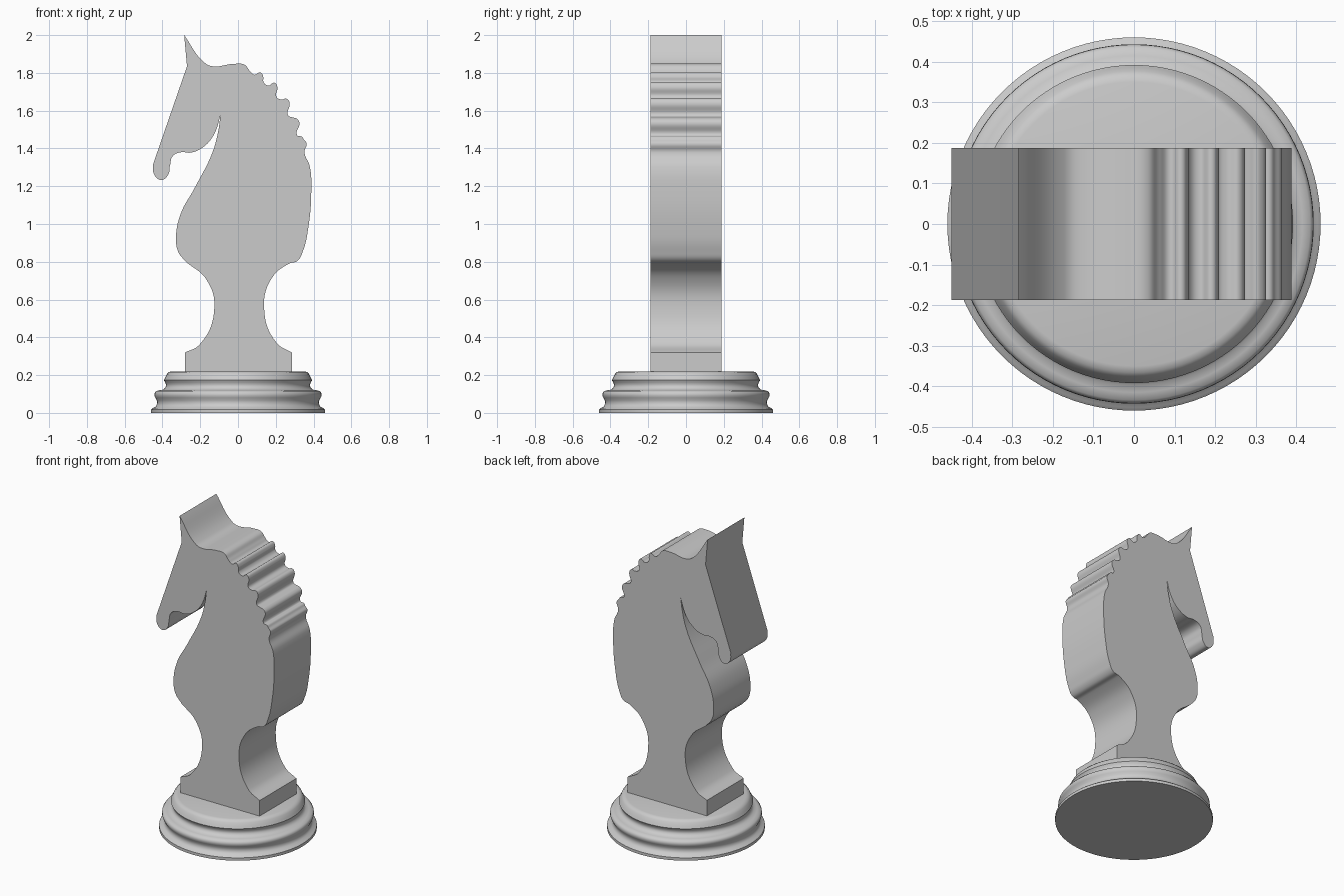
import bpy, bmesh, math
from mathutils import Vector

if "Cube" in bpy.data.objects:
    bpy.data.objects.remove(bpy.data.objects["Cube"])

def select(ob):
    bpy.ops.object.select_all(action='DESELECT')
    ob.select_set(True)
    bpy.context.view_layer.objects.active = ob

# Turned base: radius, height
rings = [(0, 0), (.46, 0), (.46, .018), (.452, .025), (.437, .032), (.428, .048), (.43, .066),
         (.438, .08), (.443, .092), (.442, .105), (.434, .115), (.415, .12), (.396, .123), (.383, .137),
         (.381, .15), (.386, .162), (.392, .173), (.386, .185), (.377, .205), (.366, .216),
         (.35, .22), (0, .22)]
bm = bmesh.new()
vs = [bm.verts.new((r, 0, z)) for r, z in rings]
es = [bm.edges.new(p) for p in zip(vs, vs[1:])]
bmesh.ops.spin(bm, geom=vs + es, cent=(0, 0, 0), axis=(0, 0, 1), angle=2 * math.pi, steps=96)
bmesh.ops.remove_doubles(bm, verts=bm.verts, dist=0.0005)
bmesh.ops.recalc_face_normals(bm, faces=bm.faces)
mesh = bpy.data.meshes.new("round_base")
bm.to_mesh(mesh)
bm.free()
base = bpy.data.objects.new("round_base", mesh)
bpy.context.collection.objects.link(base)
select(base)
bpy.ops.object.shade_smooth_by_angle(angle=math.radians(40))

# Horse silhouette; a third entry marks a sharp corner
front = [(-.28, .21, 1), (-.28, .32, 1), (-.205, .36), (-.125, .56), (-.17, .71), (-.27, .795, 1),
         (-.315, .85), (-.328, .92), (-.305, 1.05), (-.23, 1.19), (-.135, 1.38), (-.105, 1.49),
         (-.093, 1.575, 1), (-.125, 1.478), (-.18, 1.41), (-.25, 1.378), (-.30, 1.38),
         (-.345, 1.36), (-.36, 1.31), (-.37, 1.26), (-.405, 1.233), (-.443, 1.26), (-.45, 1.315, 1)]
ear = [(-.27, 1.835, 1), (-.285, 2.0, 1), (-.172, 1.85), (-.135, 1.835), (-.02, 1.848), (.035, 1.843)]
# Mane: notch bottoms and the lock tips that follow them
notches = [(.063, 1.81), (.136, 1.75), (.204, 1.673), (.265, 1.575), (.313, 1.47)]
tips = [(.13, 1.80), (.205, 1.745), (.27, 1.66), (.322, 1.555), (.36, 1.445)]
mane = []
for i, ((nx, nz), (tx, tz)) in enumerate(zip(notches, tips)):
    mane += [(nx, nz), (nx + .025, nz - .02 + .003 * i), (tx - .012, tz + .003), (tx + .003, tz - .018)]
back = [(.352, 1.38), (.38, 1.305), (.388, 1.18), (.372, .98), (.345, .86), (.315, .805),
        (.27, .79), (.18, .715), (.138, .56), (.205, .37), (.285, .32, 1), (.285, .21, 1)]
outline = front + ear + mane + back

cu = bpy.data.curves.new("horse_head", 'CURVE')
cu.dimensions = '3D'
cu.resolution_u = 8
sp = cu.splines.new('BEZIER')
sp.bezier_points.add(len(outline) - 1)
sp.use_cyclic_u = True
for bp, p in zip(sp.bezier_points, outline):
    bp.co = (p[0], -.187, p[1])
    bp.handle_left_type = bp.handle_right_type = 'VECTOR' if len(p) > 2 else 'AUTO'
horse = bpy.data.objects.new("horse_head", cu)
bpy.context.collection.objects.link(horse)
select(horse)
bpy.ops.object.convert(target='MESH')
horse = bpy.context.view_layer.objects.active

# Fill the outline and extrude it to a slab
bm = bmesh.new()
bm.from_mesh(horse.data)
bmesh.ops.remove_doubles(bm, verts=bm.verts, dist=0.0002)
bmesh.ops.contextual_create(bm, geom=bm.edges[:])
res = bmesh.ops.extrude_face_region(bm, geom=bm.faces[:], use_keep_orig=True)
moved = [g for g in res["geom"] if isinstance(g, bmesh.types.BMVert)]
bmesh.ops.translate(bm, verts=moved, vec=Vector((0, .374, 0)))
bmesh.ops.recalc_face_normals(bm, faces=bm.faces)
bm.to_mesh(horse.data)
bm.free()
bpy.ops.object.shade_smooth_by_angle(angle=math.radians(35))
